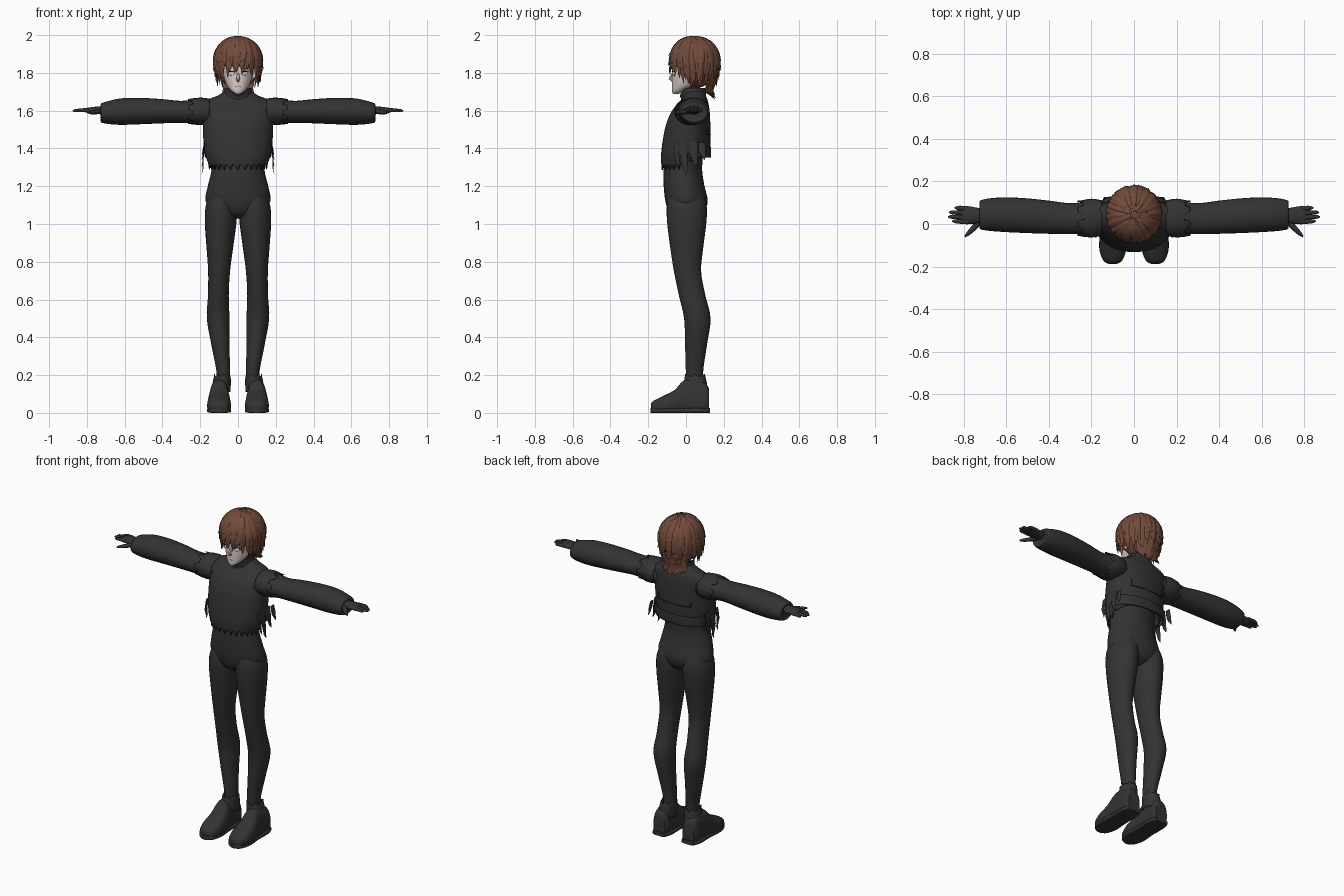
import bpy, bmesh, math, random
from mathutils import Vector, Matrix, Euler

random.seed(4)
if "Cube" in bpy.data.objects:
    bpy.data.objects.remove(bpy.data.objects["Cube"])


def material(name, rgb):
    m = bpy.data.materials.new(name)
    m.use_nodes = True
    m.diffuse_color = (*rgb, 1)
    node = m.node_tree.nodes["Principled BSDF"]
    node.inputs["Base Color"].default_value = (*rgb, 1)
    node.inputs["Roughness"].default_value = 0.8
    return m


SUIT = material("charcoal cloth", (0.033, 0.033, 0.033))
SEAM = material("black seam", (0.012, 0.012, 0.012))
HAIR = material("brown hair", (0.17, 0.072, 0.045))
SKIN = material("pale skin", (0.72, 0.62, 0.58))
WHITE = material("eye white", (0.85, 0.83, 0.82))
LIP = material("dull lip", (0.38, 0.25, 0.23))


def finish(name, bm, mat, mirror=False, thick=0):
    bmesh.ops.recalc_face_normals(bm, faces=bm.faces)
    me = bpy.data.meshes.new(name)
    bm.to_mesh(me)
    bm.free()
    ob = bpy.data.objects.new(name, me)
    bpy.context.collection.objects.link(ob)
    me.materials.append(mat)
    if thick:
        ob.modifiers.new("cloth", "SOLIDIFY").thickness = thick
    if mirror:
        ob.modifiers.new("other side", "MIRROR")
    bpy.ops.object.select_all(action="DESELECT")
    ob.select_set(True)
    bpy.context.view_layer.objects.active = ob
    bpy.ops.object.shade_smooth_by_angle(angle=math.radians(50))
    return ob


def spline(rows, steps=4):
    """Smooth the rows with a Catmull-Rom spline."""
    p = [rows[0], *rows, rows[-1]]
    out = []
    for i in range(1, len(p) - 2):
        for s in range(steps):
            t = s / steps
            out.append([b + t / 2 * (c - a + t * (2*a - 5*b + 4*c - d + t * (3*(b - c) + d - a)))
                        for a, b, c, d in zip(*p[i - 1:i + 3])])
    return out + [list(rows[-1])]


def skin_rings(bm, rings, cap=True):
    rings = [[bm.verts.new(co) for co in r] for r in rings]
    n = len(rings[0])
    for a, b in zip(rings, rings[1:]):
        for k in range(n):
            bm.faces.new((a[k], a[(k + 1) % n], b[(k + 1) % n], b[k]))
    if cap:
        bm.faces.new(rings[0])
        bm.faces.new(rings[-1])


def loft(name, rows, mat, axis="z", sides=28, power=1.0, warp=None, cap=True, **kw):
    """Rows are position, centre a, centre b, radius a, radius b."""
    rings = []
    for i, (p, ca, cb, ra, rb) in enumerate(spline(rows)):
        ring = []
        for k in range(sides):
            ang = math.tau * k / sides
            c, s = math.cos(ang), math.sin(ang)
            a = ca + ra * math.copysign(abs(c) ** power, c)
            b = cb + rb * math.copysign(abs(s) ** power, s)
            co = Vector({"z": (a, b, p), "x": (p, a, b), "y": (a, p, b)}[axis])
            ring.append(warp(i, k, co) if warp else co)
        rings.append(ring)
    bm = bmesh.new()
    skin_rings(bm, rings, cap)
    return finish(name, bm, mat, **kw)


def tube(bm, pts, radii, flat=1.0, out=None, sides=6):
    """Tapered tube; out(p) gives the direction in which it is flattened."""
    pts = [Vector(p) for p in pts]
    rings = []
    for i, (p, r) in enumerate(zip(pts, radii)):
        t = (pts[min(i + 1, len(pts) - 1)] - pts[max(i - 1, 0)]).normalized()
        side = t.cross(out(p) if out else Vector((0, 0, 1))).normalized()
        n = side.cross(t)
        rings.append([p + side * r * math.cos(math.tau * k / sides)
                      + n * r * flat * math.sin(math.tau * k / sides) for k in range(sides)])
    skin_rings(bm, rings)


def ball(name, loc, size, mat, rot=(0, 0, 0), **kw):
    bm = bmesh.new()
    bmesh.ops.create_uvsphere(bm, u_segments=20, v_segments=12, radius=1,
                              matrix=Matrix.LocRotScale(Vector(loc), Euler(rot), Vector(size)))
    return finish(name, bm, mat, **kw)


# Legs and body
loft("leg", [(0.14, .078, .05, .036, .046), (0.22, .078, .045, .036, .046),
             (0.36, .093, .053, .048, .058), (0.5, .105, .06, .06, .07),
             (0.62, .104, .033, .055, .07), (0.75, .1, .008, .058, .072),
             (0.88, .096, .004, .071, .088), (1.0, .092, .004, .083, .103),
             (1.09, .088, .004, .084, .106), (1.16, .08, .003, .07, .09)], SUIT, mirror=True)
loft("hips_and_waist", [(1.03, 0, .0, .03, .05), (1.06, 0, .002, .12, .09), (1.12, 0, .003, .171, .112),
                        (1.2, 0, -.01, .16, .108), (1.28, 0, -.017, .141, .103),
                        (1.36, 0, -.012, .14, .1), (1.5, 0, 0, .14, .09)], SUIT)

# Shoes with sole and ankle cuff
loft("shoe", [(-.186, .1, .03, .015, .018), (-.172, .1, .034, .042, .03), (-.12, .1, .045, .06, .045),
              (-.06, .1, .06, .06, .062), (-.01, .1, .085, .056, .088), (.05, .1, .088, .053, .09),
              (.1, .1, .08, .052, .08), (.122, .1, .07, .04, .06)], SUIT, axis="y", power=.75,
     warp=lambda i, k, co: Vector((.1 + (co.x - .1) * (1.12 - 2 * max(co.z, 0)), co.y, max(co.z, 0))), mirror=True)
loft("sole", [(-.188, .1, .013, .018, .013), (-.17, .1, .013, .046, .013), (-.11, .1, .013, .064, .013),
              (-.02, .1, .013, .058, .013), (.08, .1, .013, .058, .013), (.126, .1, .013, .042, .013)],
     SUIT, axis="y", power=.45, mirror=True)
loft("ankle_cuff", [(.11, .09, .05, .05, .062), (.16, .086, .05, .048, .06), (.195, .083, .048, .044, .054)],
     SUIT, cap=False, thick=.004, mirror=True,
     warp=lambda i, k, co: co + Vector((0, 0, .012 * (k % 4 == 0))) if i == 8 else co)


# Cropped jacket, jagged hem at the front and higher at the back
def hem_shape(i, k, co):
    back = min(max((co.y + .04) / .12, 0), 1)
    hem = 1.305 + .05 * back
    co.z = hem + (co.z - 1.3) / .41 * (1.71 - hem)
    if i == 0 and back < .5:
        co.z += .022 if k % 2 else -.02
    return co


loft("jacket", [(1.3, 0, -.005, .155, .125), (1.36, 0, -.002, .176, .13), (1.44, 0, .003, .184, .126),
                (1.53, 0, .012, .187, .116), (1.6, 0, .025, .19, .098), (1.645, 0, .04, .175, .075),
                (1.675, 0, .045, .11, .06), (1.71, 0, .045, .06, .05)],
     SUIT, sides=56, warp=hem_shape, cap=False, thick=.004, power=.92)
loft("back_hem_band", [(1.352, 0, .03, .174, .101), (1.38, 0, .03, .18, .103), (1.41, 0, .03, .183, .102)],
     SUIT, cap=False, thick=.004, sides=40,
     warp=lambda i, k, co: Vector((co.x, max(co.y, .01), co.z)))

# Neck and raised collar, open in a V at the front
loft("neck", [(1.62, 0, .045, .055, .05), (1.7, 0, .03, .045, .045), (1.76, 0, .03, .045, .045)], SUIT)
loft("collar", [(1.655, 0, .042, .088, .068), (1.685, 0, .04, .076, .066), (1.72, 0, .036, .07, .068)],
     SUIT, cap=False, thick=.005, sides=32,
     warp=lambda i, k, co: co - Vector((0, 0, .045 * i / 8 * max(0, 1 - abs(k - 24) / 5))))

# Sleeves and jagged shoulder flaps
loft("sleeve", [(.13, .03, 1.59, .07, .06), (.2, .03, 1.595, .077, .066), (.3, .025, 1.594, .073, .058),
                (.4, .032, 1.597, .078, .064), (.52, .04, 1.598, .082, .07), (.62, .044, 1.595, .081, .07),
                (.69, .044, 1.59, .075, .06), (.725, .043, 1.588, .066, .049), (.722, .043, 1.588, .05, .035)],
     SUIT, axis="x", mirror=True)
loft("shoulder_flap", [(.15, .028, 1.596, .083, .068), (.2, .028, 1.596, .091, .073),
                       (.25, .026, 1.596, .084, .067)],
     SUIT, axis="x", cap=False, thick=.004, mirror=True,
     warp=lambda i, k, co: co + Vector((.016 if k % 4 < 2 else -.016, 0, 0)) if i == 8 else co)

# Gloved hand with four fingers and a thumb
loft("palm", [(.69, .04, 1.6, .028, .023), (.74, .04, 1.602, .037, .02), (.78, .041, 1.602, .042, .016),
              (.81, .042, 1.602, .036, .011)], SUIT, axis="x", sides=16, mirror=True)
bm = bmesh.new()
for y, tip in ((.01, .855), (.031, .875), (.052, .87), (.073, .845)):
    tube(bm, [(.78, y, 1.603), (.82, y + .002, 1.603), (tip - .012, y + .003, 1.6), (tip, y + .003, 1.598)],
         (.012, .011, .009, .003), .9, sides=8)
tube(bm, [(.725, .015, 1.597), (.75, -.015, 1.593), (.78, -.045, 1.59), (.795, -.06, 1.589)],
     (.014, .014, .01, .004), .9, sides=8)
finish("fingers", bm, SUIT, mirror=True)

# Torn strips hanging from the sides of the jacket
bm = bmesh.new()
for y, top, low, w in ((-.05, 1.43, 1.3, .014), (-.01, 1.42, 1.265, .018), (.04, 1.44, 1.31, .02), (.085, 1.43, 1.34, .018)):
    tube(bm, [(.176, y, top), (.186, y, (top + low) / 2), (.186, y + .01, low + .02), (.193, y + .012, low)],
         (w, w, w * .6, .002), .2, out=lambda p: Vector((1, 0, 0)))
finish("torn_strips", bm, SUIT, mirror=True)

# Back panel seam
bm = bmesh.new()
seam = [(x, .128, z) for x, z in ((-.11, 1.52), (-.11, 1.475), (-.05, 1.475), (.06, 1.475), (.11, 1.475), (.11, 1.52))]
tube(bm, [(x, .012 + .12 * (1 - (abs(x) / .187) ** 2.2) ** .5, z) for x, y, z in seam], [.003] * 6)
finish("back_seam", bm, SEAM)

# Head, nose, ears and face details
loft("head", [(1.688, 0, -.055, .012, .014), (1.705, 0, -.038, .036, .036), (1.735, 0, -.008, .06, .066),
              (1.78, 0, .012, .076, .086), (1.84, 0, .03, .085, .104), (1.9, 0, .04, .08, .1),
              (1.95, 0, .045, .045, .06)], SKIN)
bm = bmesh.new()
tube(bm, [(0, -.066, 1.805), (0, -.078, 1.785), (0, -.084, 1.768), (0, -.07, 1.757)], (.004, .008, .01, .007),
     out=lambda p: Vector((0, -1, 0)))
finish("nose", bm, SKIN)
ball("ear", (.085, .035, 1.79), (.01, .02, .032), SKIN, (0, 0, .3), mirror=True)
ball("eye", (.036, -.066, 1.797), (.019, .004, .01), WHITE, (0, 0, .42), mirror=True)
ball("lash", (.036, -.068, 1.808), (.021, .004, .0025), SEAM, (0, 0, .42), mirror=True)
ball("mouth", (0, -.071, 1.727), (.014, .004, .002), LIP)

# Hair cap, opened over the face
CROWN = Vector((0, .045, 1.855))
bm = bmesh.new()
bmesh.ops.create_uvsphere(bm, u_segments=36, v_segments=20, radius=1,
                          matrix=Matrix.LocRotScale(CROWN, None, Vector((.121, .127, .136))))
bmesh.ops.delete(bm, context="FACES", geom=[f for f in bm.faces if f.calc_center_median().y < .02
                                            and f.calc_center_median().z < 1.83])
finish("hair_cap", bm, HAIR, thick=.004)


# Hair locks falling from the crown in layers
def outward(p):
    return (p - CROWN).normalized()


bm = bmesh.new()
for layer, count in enumerate((40, 32, 20)):
    for n in range(count):
        a = math.tau * (n + .5 * layer + random.uniform(-.3, .3)) / count
        front = max(0, -math.sin(a))
        low = 1.735 + .07 * front ** 2 + .035 * layer + random.uniform(-.018, .015)
        start, swirl = random.uniform(.1, .5), random.uniform(-.18, .18)
        grow = 1 + .02 * layer
        equator_drop = (CROWN.z - low) / .138
        pts = []
        for s in range(9):
            phi = start + (math.pi / 2 + equator_drop - start) * s / 8
            over = max(0, phi - math.pi / 2)
            r = (math.sin(phi) if not over else 1 - .22 * over ** 2) * grow
            z = math.cos(phi) * (1 if layer == 0 else 1.01) if not over else -over
            r += .07 * (s == 8)
            b = a + swirl * (s / 8) ** 2
            pts.append(CROWN + Vector((.124 * r * math.cos(b), .13 * r * math.sin(b), .138 * z)))
        tube(bm, pts, (.006, .011, .015, .017, .017, .016, .013, .009, .001), .45, out=outward)
finish("hair_locks", bm, HAIR)

# Longer hair over the nape
bm = bmesh.new()
for n in range(15):
    x = -.07 + .01 * n
    low = 1.665 + random.uniform(-.008, .02) + 2 * x * x
    y = .16 - 6 * x * x
    tube(bm, [(x, y - .01, 1.82), (x, y - .005, 1.76), (x * .9, y - .022, 1.715), (x * 1.05, y - .018, low + .015),
              (x * 1.2, y - .005, low)], (.012, .018, .016, .011, .001), .6, out=lambda p: Vector((0, 1, 0)))
finish("nape_hair", bm, HAIR)
